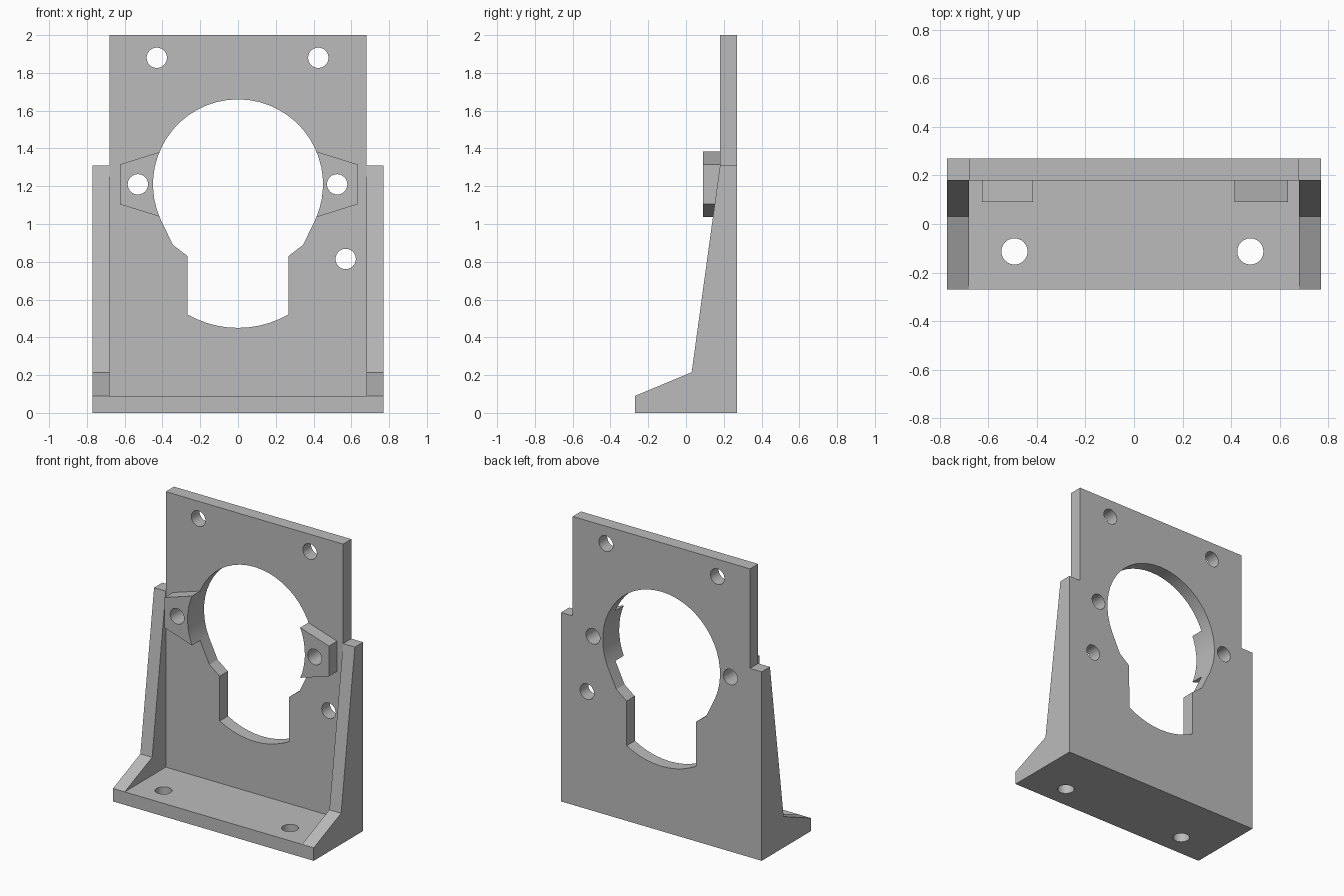
import bpy, bmesh
from math import sin, cos, radians
from mathutils import Vector

default = bpy.data.objects.get("Cube")
if default:
    bpy.data.objects.remove(default, do_unlink=True)

grey = bpy.data.materials.new("plain grey")
grey.use_nodes = True
grey.diffuse_color = (0.5, 0.5, 0.5, 1)
grey.node_tree.nodes["Principled BSDF"].inputs["Base Color"].default_value = (0.5, 0.5, 0.5, 1)


def prism(name, outline, axis, start, end):
    """Extrude a 2D outline along the x, y or z axis."""
    place = {"x": lambda a, b: (start, a, b),
             "y": lambda a, b: (a, start, b),
             "z": lambda a, b: (a, b, start)}[axis]
    bm = bmesh.new()
    face = bm.faces.new([bm.verts.new(place(a, b)) for a, b in outline])
    grown = bmesh.ops.extrude_face_region(bm, geom=[face])
    shift = Vector([(end - start) * (axis == k) for k in "xyz"])
    bmesh.ops.translate(bm, vec=shift,
                        verts=[g for g in grown["geom"] if isinstance(g, bmesh.types.BMVert)])
    bmesh.ops.recalc_face_normals(bm, faces=bm.faces)
    mesh = bpy.data.meshes.new(name)
    bm.to_mesh(mesh)
    bm.free()
    mesh.materials.append(grey)
    obj = bpy.data.objects.new(name, mesh)
    bpy.context.collection.objects.link(obj)
    return obj


def arc(cx, cy, r, a0, a1, steps):
    return [(cx + r * cos(radians(a0 + (a1 - a0) * i / steps)),
             cy + r * sin(radians(a0 + (a1 - a0) * i / steps))) for i in range(steps + 1)]


def combine(target, tool, operation):
    mod = target.modifiers.new("combine", "BOOLEAN")
    mod.operation = operation
    mod.solver = "EXACT"
    mod.object = tool
    bpy.context.view_layer.objects.active = target
    bpy.ops.object.modifier_apply(modifier=mod.name)
    bpy.data.objects.remove(tool, do_unlink=True)


# Upright plate with stepped shoulders
half = [(0.77, 0), (0.77, 1.31), (0.68, 1.31), (0.68, 2)]
bracket = prism("motor_bracket", half + [(-x, z) for x, z in reversed(half)], "y", 0.18, 0.27)

# Foot
foot = [(-0.77, -0.27), (0.77, -0.27), (0.77, 0.27), (-0.77, 0.27)]
combine(bracket, prism("foot", foot, "z", 0, 0.09), "UNION")

# Side gussets and angled mounting tabs
gusset = [(-0.27, 0), (-0.27, 0.09), (0.03, 0.215), (0.18, 1.31), (0.27, 1.31), (0.27, 0)]
tab = [(0.36, 1.40), (0.63, 1.315), (0.63, 1.105), (0.36, 1.02)]
for s in (-1, 1):
    combine(bracket, prism("gusset", gusset, "x", s * 0.68, s * 0.77), "UNION")
    combine(bracket, prism("tab", [(s * x + 0.004, z) for x, z in tab], "y", 0.09, 0.2), "UNION")

# Keyhole opening through plate and tabs
opening = arc(0, 1.21, 0.45, -24, 204, 32)
opening += [(-0.345, 0.89), (-0.267, 0.83)]
opening += arc(0, 0.987, 0.537, 270 - 29.7, 270 + 29.7, 10)
opening += [(0.267, 0.83), (0.345, 0.89)]
combine(bracket, prism("opening_cutter", opening, "y", -0.1, 0.5), "DIFFERENCE")

# Screw holes in plate and foot
for x, z in [(-0.43, 1.88), (0.425, 1.88), (-0.53, 1.21), (0.525, 1.21), (0.57, 0.815)]:
    combine(bracket, prism("hole_cutter", arc(x, z, 0.054, 0, 345, 23), "y", -0.1, 0.5), "DIFFERENCE")
for x in (-0.492, 0.479):
    combine(bracket, prism("hole_cutter", arc(x, -0.113, 0.054, 0, 345, 23), "z", -0.2, 0.3), "DIFFERENCE")

# Smooth hole walls, crisp edges
bpy.ops.object.select_all(action="DESELECT")
bracket.select_set(True)
bpy.context.view_layer.objects.active = bracket
bpy.ops.object.shade_smooth_by_angle(angle=radians(20))
